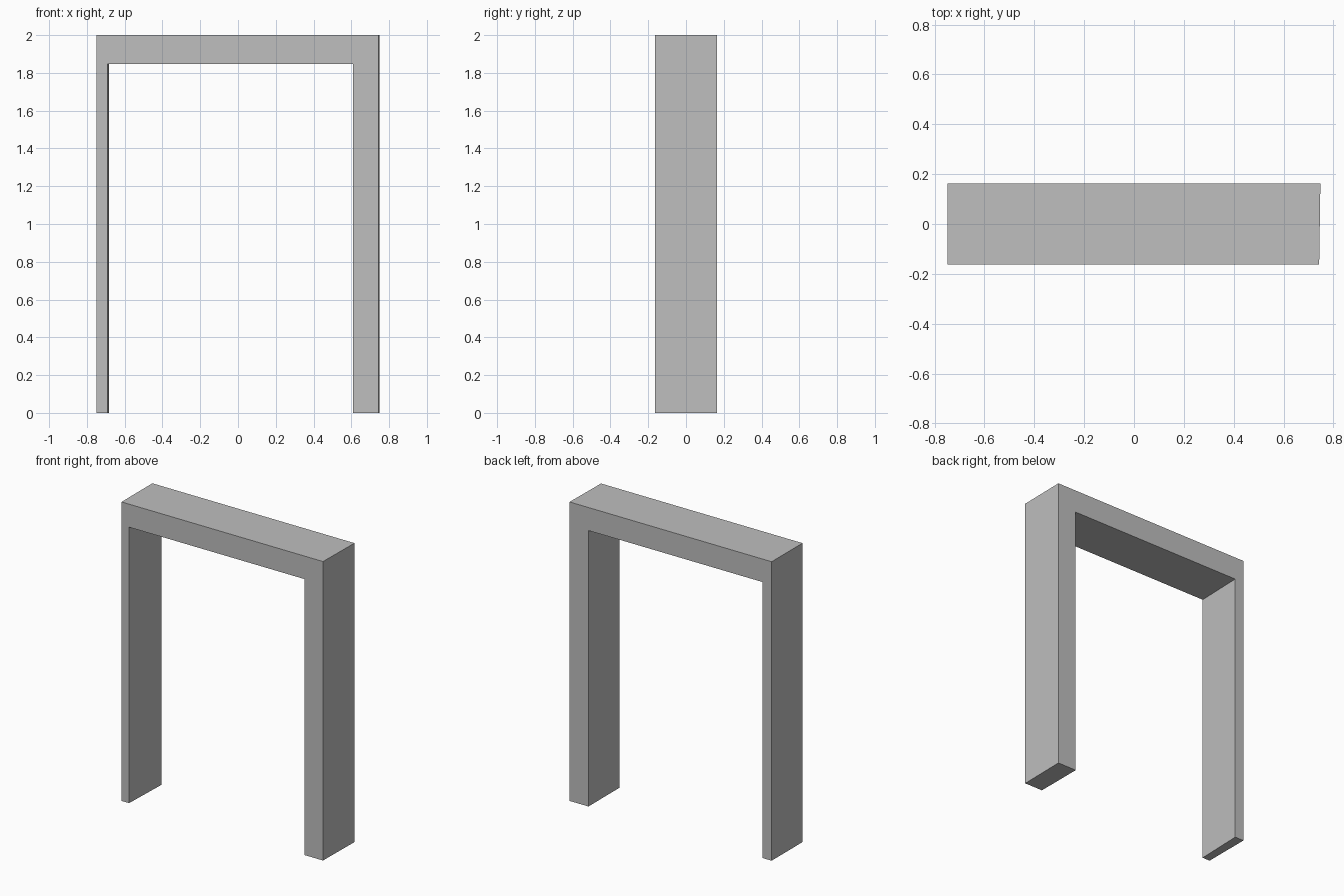
import bpy
import bmesh

# Clear the default cube
cube = bpy.data.objects.get("Cube")
if cube:
    bpy.data.objects.remove(cube, do_unlink=True)

HALF_WIDTH, HALF_DEPTH = 0.748, 0.163
HEIGHT, OPENING = 2.0, 1.846

# Plain grey material
grey = bpy.data.materials.new("plain_grey")
grey.use_nodes = True
colour = (0.52, 0.52, 0.52, 1)
grey.diffuse_color = colour
grey.node_tree.nodes["Principled BSDF"].inputs["Base Color"].default_value = colour


def outline(bm, y, outer_left, inner_right):
    """Doorway outline at one depth: two legs joined by a lintel."""
    left, right = outer_left, -HALF_WIDTH
    inner_left = 0.608
    points = [(right, 0), (inner_right, 0), (inner_right, OPENING),
              (inner_left, OPENING), (inner_left, 0), (left, 0),
              (left, HEIGHT), (right, HEIGHT)]
    return [bm.verts.new((x, y, z)) for x, z in points]


# Door frame: the front and back outlines differ slightly, tapering two sides
bm = bmesh.new()
front = outline(bm, -HALF_DEPTH, 0.743, -0.692)
back = outline(bm, HALF_DEPTH, HALF_WIDTH, -0.682)
bm.faces.new(front)
bm.faces.new(back[::-1])
for i in range(len(front)):
    j = (i + 1) % len(front)
    bm.faces.new((front[j], front[i], back[i], back[j]))
bmesh.ops.recalc_face_normals(bm, faces=bm.faces)

mesh = bpy.data.meshes.new("door_frame")
bm.to_mesh(mesh)
bm.free()
mesh.materials.append(grey)
frame = bpy.data.objects.new("door_frame", mesh)
bpy.context.collection.objects.link(frame)
